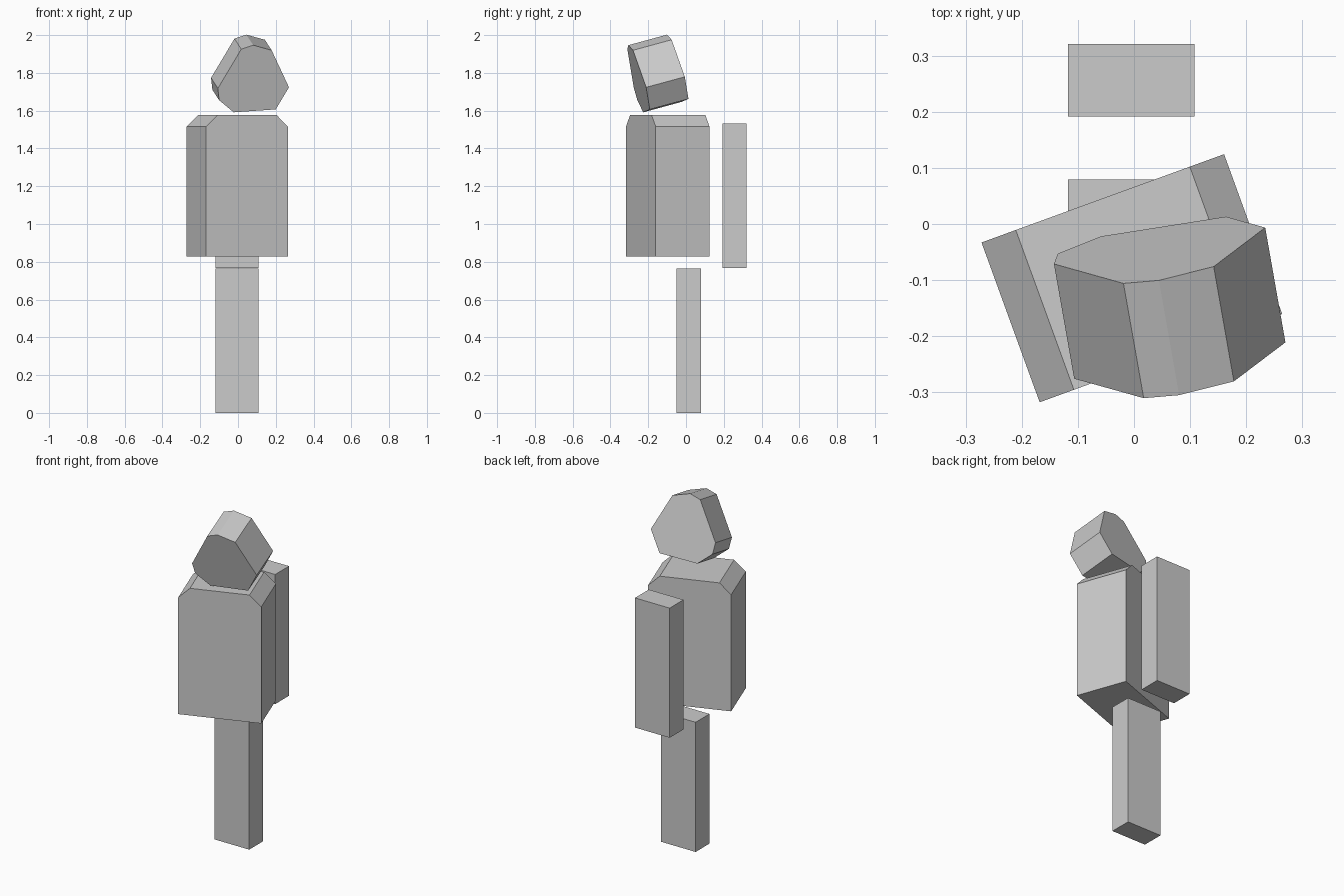
import bpy, bmesh
from math import radians
from mathutils import Euler, Matrix, Vector

if "Cube" in bpy.data.objects:
    bpy.data.objects.remove(bpy.data.objects["Cube"])


def prism(name, profile, depth, origin, pitch=0, yaw=0):
    """Extrude a front-facing (x, z) profile backwards, then tilt and turn it."""
    bm = bmesh.new()
    face = bm.faces.new([bm.verts.new((x, 0, z)) for x, z in profile])
    ext = bmesh.ops.extrude_face_region(bm, geom=[face], use_keep_orig=True)
    moved = [g for g in ext["geom"] if isinstance(g, bmesh.types.BMVert)]
    bmesh.ops.translate(bm, verts=moved, vec=(0, depth, 0))
    bmesh.ops.recalc_face_normals(bm, faces=bm.faces[:])
    rot = Euler((radians(pitch), 0, radians(yaw))).to_matrix().to_4x4()
    bm.transform(Matrix.Translation(Vector(origin)) @ rot)
    mesh = bpy.data.meshes.new(name)
    bm.to_mesh(mesh)
    bm.free()
    obj = bpy.data.objects.new(name, mesh)
    bpy.context.collection.objects.link(obj)
    return obj


# Leg and arm: matching slabs
limb = [(-0.113, 0), (0.113, 0), (0.113, 0.765), (-0.113, 0.765)]
prism("leg", limb, 0.129, (-0.005, -0.05, 0))
prism("arm", limb, 0.129, (-0.005, 0.192, 0.766))

# Torso: block with chamfered shoulders, turned to one side
torso = [(-0.23, 0), (0.23, 0), (0.23, 0.688), (0.165, 0.75),
         (-0.165, 0.75), (-0.23, 0.688)]
prism("torso", torso, 0.303, (0.048, -0.239, 0.828), yaw=20)

# Head: irregular eight-sided slab, tipped down and turned
head = [(0.195, -0.048), (0.1295, -0.169), (-0.096, -0.185), (-0.177, -0.119),
        (-0.187, -0.054), (-0.071, 0.161), (-0.008, 0.183), (0.0925, 0.155)]
prism("head", head, 0.215, (0.08, -0.257, 1.77), pitch=15, yaw=10)
